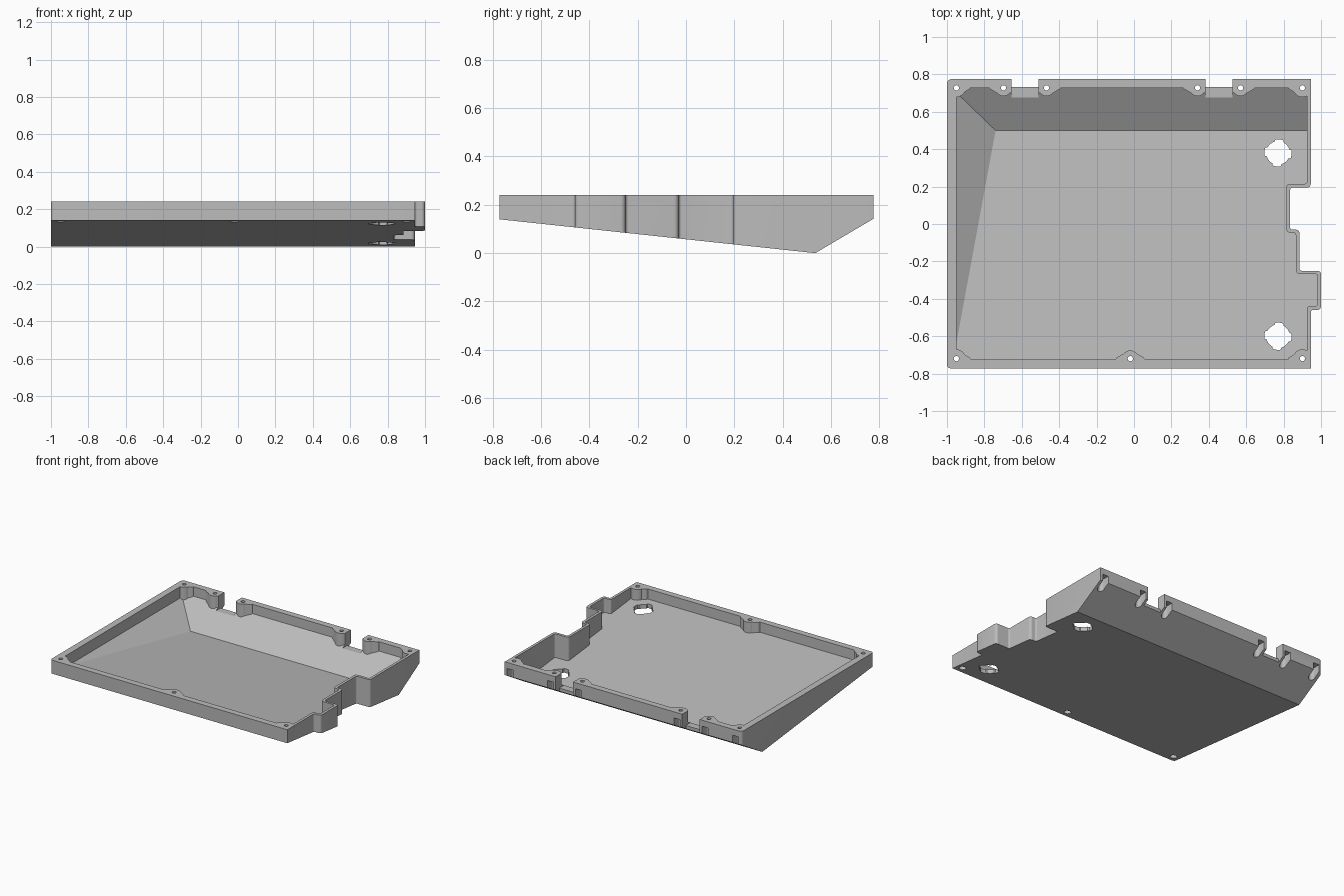
import bpy, bmesh, math
from mathutils import Vector

if "Cube" in bpy.data.objects:
    bpy.data.objects.remove(bpy.data.objects["Cube"])

grey = bpy.data.materials.new("plain grey")
grey.use_nodes = True
grey.diffuse_color = (0.5, 0.5, 0.5, 1)
grey.node_tree.nodes["Principled BSDF"].inputs["Base Color"].default_value = (0.5, 0.5, 0.5, 1)


def rounded(points, segs=5):
    """Plan outline from (x, y, corner radius)."""
    out = []
    for i, (x, y, r) in enumerate(points):
        p = Vector((x, y))
        if r == 0:
            out.append(p)
            continue
        a = p + (Vector(points[i - 1][:2]) - p).normalized() * r
        b = p + (Vector(points[(i + 1) % len(points)][:2]) - p).normalized() * r
        c = a + b - p
        for k in range(segs + 1):
            t = k / segs * math.pi / 2
            out.append(c + (a - c) * math.cos(t) + (b - c) * math.sin(t))
    return out


def prism(name, outline, z0, z1, planes=()):
    """Extrude an outline, then keep only what lies above each plane."""
    bm = bmesh.new()
    face = bm.faces.new([bm.verts.new((p[0], p[1], z0)) for p in outline])
    ext = bmesh.ops.extrude_face_region(bm, geom=[face])
    bmesh.ops.translate(bm, vec=(0, 0, z1 - z0),
                        verts=[v for v in ext["geom"] if isinstance(v, bmesh.types.BMVert)])
    for co, normal in planes:
        bmesh.ops.bisect_plane(bm, geom=bm.verts[:] + bm.edges[:] + bm.faces[:],
                               plane_co=co, plane_no=normal, clear_inner=True)
        bmesh.ops.holes_fill(bm, edges=[e for e in bm.edges if e.is_boundary], sides=0)
    bmesh.ops.recalc_face_normals(bm, faces=bm.faces[:])
    mesh = bpy.data.meshes.new(name)
    bm.to_mesh(mesh)
    bm.free()
    ob = bpy.data.objects.new(name, mesh)
    bpy.context.collection.objects.link(ob)
    return ob


def disc(x, y, r, n=24):
    return [(x + r * math.cos(k * math.tau / n), y + r * math.sin(k * math.tau / n)) for k in range(n)]


def rect(x0, x1, y0, y1):
    return [(x0, y0), (x1, y0), (x1, y1), (x0, y1)]


def subtract(target, cutter):
    mod = target.modifiers.new("cut", "BOOLEAN")
    mod.operation = "DIFFERENCE"
    mod.solver = "EXACT"
    mod.object = cutter
    bpy.context.view_layer.objects.active = target
    bpy.ops.object.modifier_apply(modifier=mod.name)
    bpy.data.objects.remove(cutter)


# Wedge-bottomed tray body with a stepped right side
TOP = 0.24
outer = rounded([(-1, -0.772, 0.02), (0.945, -0.772, 0), (0.945, -0.46, 0.012), (1, -0.46, 0.02),
                 (1, -0.25, 0.02), (0.885, -0.25, 0.012), (0.885, -0.03, 0.02), (0.835, -0.03, 0.012),
                 (0.835, 0.195, 0.012), (0.945, 0.195, 0.02), (0.945, 0.775, 0), (-1, 0.775, 0.025)])
tray = prism("tray_shell", outer, -0.5, TOP,
             [((0, 0.535, 0), (0, 0.107, 1)), ((0, 0.535, 0), (0, -0.59, 1))])

# Cavity with sloping floor, back ramp and left ramp
inner = rounded([(-0.95, -0.725, 0), (0.925, -0.725, 0), (0.925, -0.44, 0.012), (0.98, -0.44, 0.012),
                 (0.98, -0.267, 0.012), (0.865, -0.267, 0.02), (0.865, -0.047, 0.012),
                 (0.815, -0.047, 0.02), (0.815, 0.215, 0.02), (0.925, 0.215, 0.012),
                 (0.925, 0.728, 0), (-0.95, 0.728, 0)])
valley = (-0.74, 0.5, 0.034)
cavity = prism("cavity", inner, -0.5, TOP + 0.1,
               [(valley, (0, 0.107, 1)), (valley, (0, -0.6, 1)), (valley, (0.58, 0, 1))])

# Screw posts stand where the cavity is kept solid
back_x = (-0.95, -0.698, -0.468, 0.34, 0.57, 0.9)
front_x = (-0.95, -0.02, 0.9)
screws = [(x, 0.728, 1) for x in back_x] + [(x, -0.72, -1) for x in front_x]
for x, y, side in screws:
    corner = x in (-0.95, 0.9)
    subtract(cavity, prism("post", disc(x, y, 0.05 if corner else 0.044), -0.6, TOP + 0.2))
    flare = [(x - 0.088, y + side * 0.02), (x - 0.072, y - side * 0.006), (x - 0.036, y - side * 0.027),
             (x + 0.036, y - side * 0.027), (x + 0.072, y - side * 0.006), (x + 0.088, y + side * 0.02)]
    subtract(cavity, prism("post_flare", flare, -0.61, TOP + 0.21))
subtract(tray, cavity)

# Two openings in the back wall
for x0, x1 in ((-0.655, -0.511), (0.383, 0.527)):
    subtract(tray, prism("opening", rect(x0, x1, 0.64, 0.9), 0.14, TOP + 0.1))
    subtract(tray, prism("opening_lip", rect(x0, x1, 0.732, 0.9), -0.1, TOP + 0.1))

# Screw holes, counterbored from below and slotted out through the back wall
for x, y, side in screws:
    subtract(tray, prism("hole", disc(x, y, 0.014, 16), -0.2, TOP + 0.1))
    if side > 0:
        bore = [(x + 0.024, 0.9), (x - 0.024, 0.9)]
        bore += [(x + 0.024 * math.cos(a), y + 0.024 * math.sin(a))
                 for a in (math.pi * (1 + k / 10) for k in range(11))]
    else:
        bore = disc(x, y, 0.024)
    subtract(tray, prism("counterbore", bore, -0.2, 0.195))

# Round floor ports with four lugs
for y in (0.38, -0.6):
    port = []
    for k in range(64):
        a = k * math.tau / 64
        r = 0.073 if (k + 4) % 16 < 7 else 0.063
        port.append((0.77 + r * math.cos(a), y + r * math.sin(a)))
    subtract(tray, prism("port", port, -0.2, 0.2))

# Finish
tray.data.materials.clear()
tray.data.materials.append(grey)
for poly in tray.data.polygons:
    poly.material_index = 0
bpy.ops.object.select_all(action="DESELECT")
tray.select_set(True)
bpy.context.view_layer.objects.active = tray
bpy.ops.object.shade_smooth_by_angle(angle=math.radians(25))
